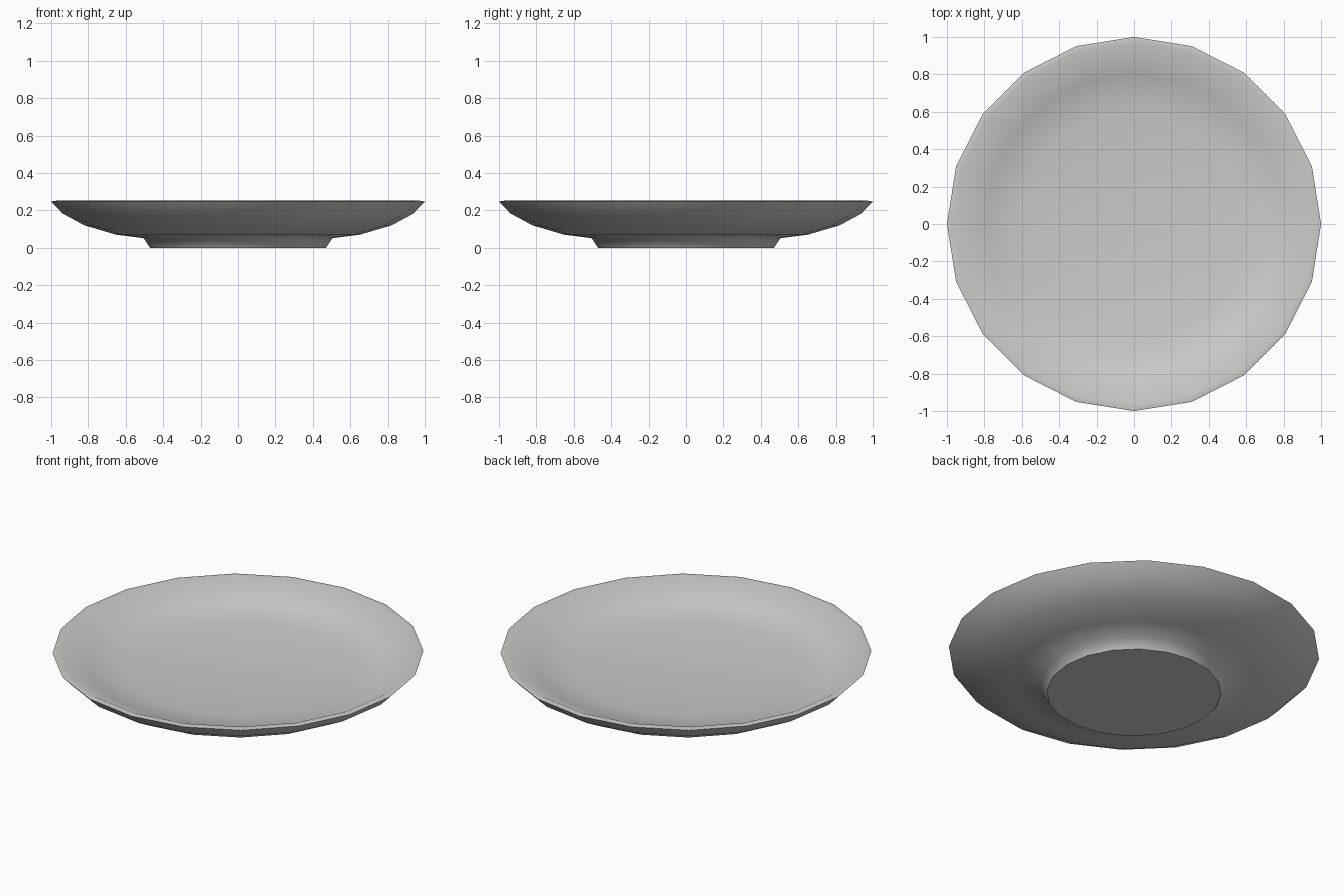
import bpy, bmesh, math

cube = bpy.data.objects.get("Cube")
if cube:
    bpy.data.objects.remove(cube, do_unlink=True)

SIDES = 20

# Glaze colour
glaze = bpy.data.materials.new("pale grey ceramic")
glaze.use_nodes = True
colour = (0.6, 0.6, 0.59, 1)
glaze.diffuse_color = colour
glaze.node_tree.nodes["Principled BSDF"].inputs["Base Color"].default_value = colour

# Half section (radius, height): foot, underside, rim, hollow
profile = [(0.47, 0), (0.505, 0.052), (0.65, 0.07), (0.82, 0.12), (0.94, 0.185),
           (1.0, 0.247), (0.968, 0.253),
           (0.8, 0.173), (0.6, 0.143)]

bm = bmesh.new()
rings = []
for r, z in profile:
    rings.append([bm.verts.new((r * math.cos(a), r * math.sin(a), z))
                  for a in (math.tau * i / SIDES for i in range(SIDES))])
for low, high in zip(rings, rings[1:]):
    for i in range(SIDES):
        j = (i + 1) % SIDES
        bm.faces.new((low[i], low[j], high[j], high[i]))

# Flat foot and centre of the hollow
bm.faces.new(rings[0][::-1])
bm.faces.new(rings[-1])
bmesh.ops.recalc_face_normals(bm, faces=bm.faces)

mesh = bpy.data.meshes.new("plate")
bm.to_mesh(mesh)
bm.free()
mesh.materials.append(glaze)
plate = bpy.data.objects.new("plate", mesh)
bpy.context.collection.objects.link(plate)

# Smooth body with a crisp foot and rim
bpy.ops.object.select_all(action="DESELECT")
plate.select_set(True)
bpy.context.view_layer.objects.active = plate
bpy.ops.object.shade_smooth_by_angle(angle=math.radians(50))
